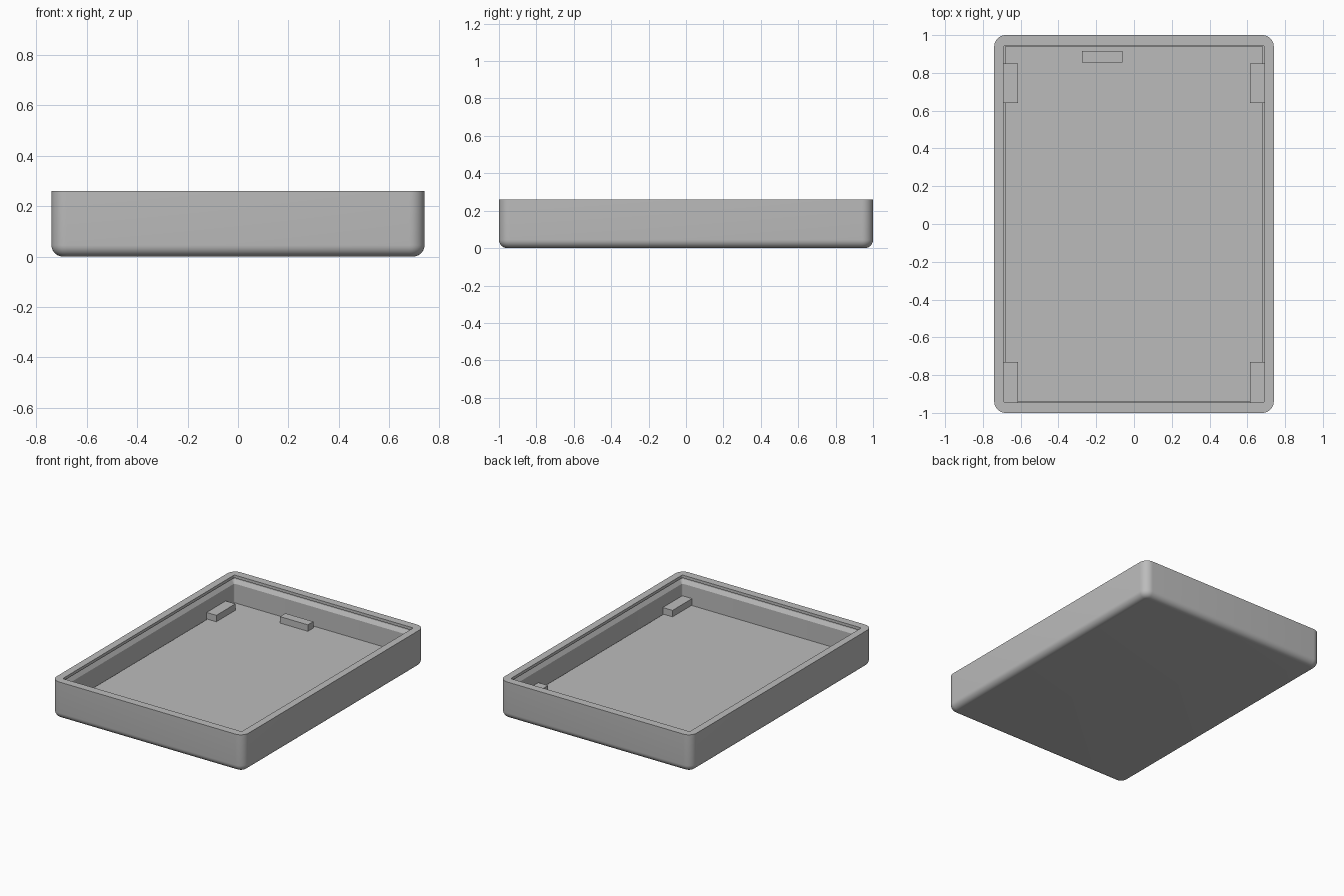
import bpy, bmesh
from math import sin, cos, pi, radians

old = bpy.data.objects.get("Cube")
if old:
    bpy.data.objects.remove(old, do_unlink=True)

grey = bpy.data.materials.new("plain_grey")
grey.use_nodes = True
colour = (0.5, 0.5, 0.5, 1)
grey.diffuse_color = colour
grey.node_tree.nodes["Principled BSDF"].inputs["Base Color"].default_value = colour

HX, HY, H = 0.74, 1.0, 0.26      # outer half sizes and height
IX, IY, FLOOR = 0.69, 0.945, 0.07  # cavity half sizes and floor level
R, FILLET, STEPS = 0.06, 0.045, 8


def finish(name, bm):
    bmesh.ops.recalc_face_normals(bm, faces=bm.faces)
    mesh = bpy.data.meshes.new(name)
    bm.to_mesh(mesh)
    bm.free()
    mesh.materials.append(grey)
    obj = bpy.data.objects.new(name, mesh)
    bpy.context.collection.objects.link(obj)
    return obj


def ring(bm, hx, hy, r, z):
    """Rounded rectangle of vertices at height z."""
    verts = []
    for q, (sx, sy) in enumerate([(1, 1), (-1, 1), (-1, -1), (1, -1)]):
        for i in range(STEPS + 1):
            a = (q + i / STEPS) * pi / 2
            verts.append(bm.verts.new((sx * (hx - r) + r * cos(a),
                                       sy * (hy - r) + r * sin(a), z)))
    return verts


# Tray shell: rounded base, straight walls, rim, snap groove, floor
bm = bmesh.new()
rings = []
for i in range(STEPS + 1):
    a = i / STEPS * pi / 2
    inset = FILLET * (1 - sin(a))
    rings.append(ring(bm, HX - inset, HY - inset, R - inset, FILLET * (1 - cos(a))))
rings.append(ring(bm, HX, HY, R, H))

# Inner wall as (outward offset, height), from rim down to floor
inner = [(0, H), (0, 0.24), (0.016, 0.235), (0.016, 0.225), (0, 0.2),
         (0, FLOOR - 0.01), (-0.006, FLOOR - 0.01), (-0.006, FLOOR)]
for off, z in inner:
    rings.append(ring(bm, IX + off, IY + off, 0.01 + off, z))

for lo, hi in zip(rings, rings[1:]):
    n = len(lo)
    for i in range(n):
        j = (i + 1) % n
        bm.faces.new((lo[i], lo[j], hi[j], hi[i]))
bm.faces.new(rings[0])
bm.faces.new(rings[-1])
tray = finish("tray_shell", bm)
bpy.context.view_layer.objects.active = tray
tray.select_set(True)
bpy.ops.object.shade_smooth_by_angle(angle=radians(30))
tray.select_set(False)


def block(name, x0, x1, y0, y1):
    """Support block standing on the floor."""
    z0, z1 = FLOOR - 0.015, 0.115
    bm = bmesh.new()
    bmesh.ops.create_cube(bm, size=1)
    bmesh.ops.scale(bm, vec=(x1 - x0, y1 - y0, z1 - z0), verts=bm.verts)
    bmesh.ops.translate(bm, vec=((x0 + x1) / 2, (y0 + y1) / 2, (z0 + z1) / 2), verts=bm.verts)
    finish(name, bm)


# Corner supports on both sides, and one stop near the back wall
for side, s in (("left", 1), ("right", -1)):
    x0, x1 = sorted((s * 0.615, s * (IX + 0.002)))
    block("back_support_" + side, x0, x1, 0.64, 0.85)
    block("front_support_" + side, x0, x1, -IY - 0.002, -0.73)
block("back_stop", -0.275, -0.06, 0.855, 0.915)
